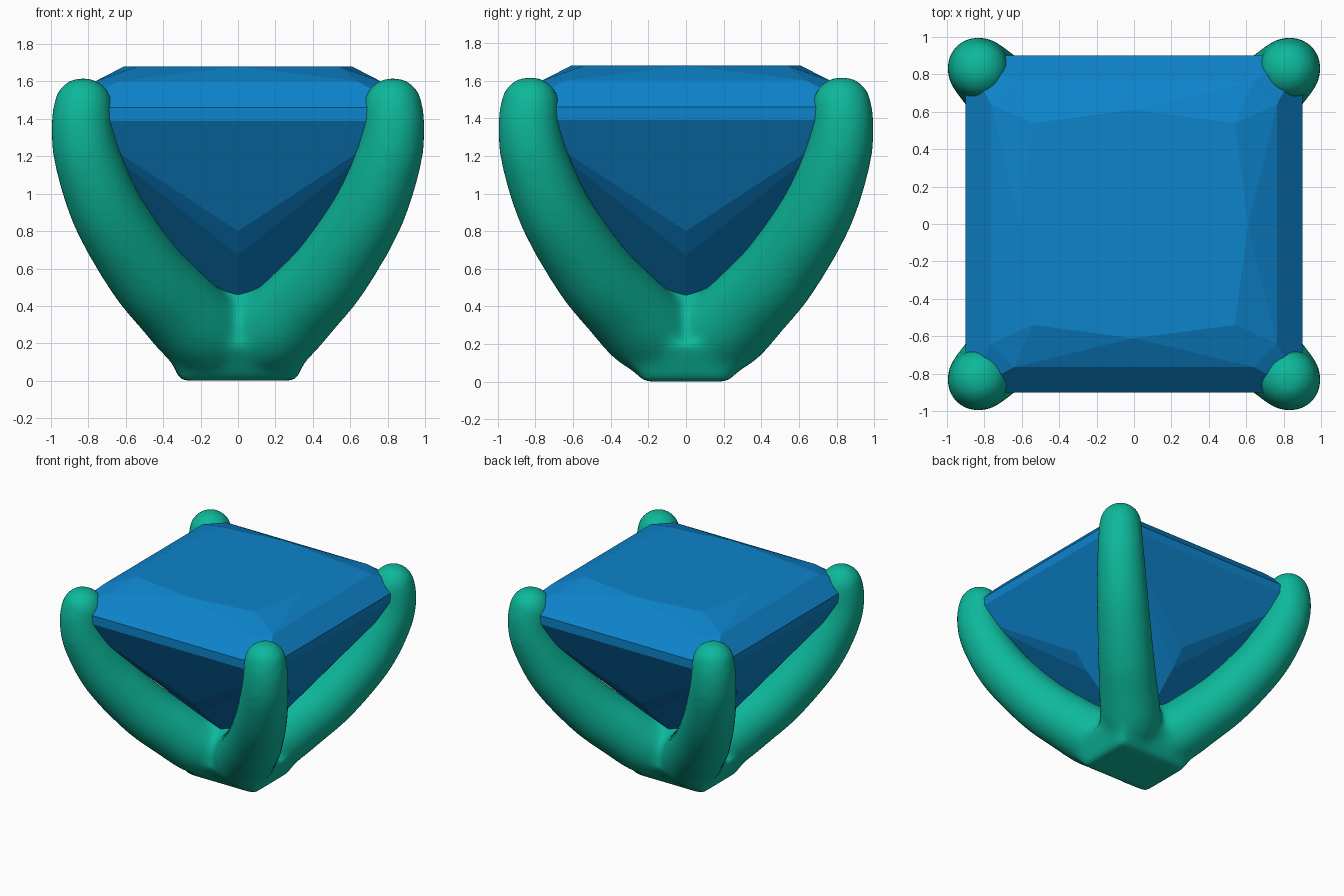
import bpy, bmesh, math
from mathutils import Vector, Matrix

if "Cube" in bpy.data.objects:
    bpy.data.objects.remove(bpy.data.objects["Cube"])


def material(name, color):
    m = bpy.data.materials.new(name)
    m.diffuse_color = color
    m.use_nodes = True
    m.node_tree.nodes["Principled BSDF"].inputs["Base Color"].default_value = m.diffuse_color
    return m


def add_object(name, bm, mat):
    me = bpy.data.meshes.new(name)
    bm.to_mesh(me)
    bm.free()
    ob = bpy.data.objects.new(name, me)
    bpy.context.collection.objects.link(ob)
    me.materials.append(mat)
    return ob


# Square-cut gem: convex hull of girdle, crown, table and pavilion points
bm = bmesh.new()
quarter = [(0.90, -0.90, 1.39), (0.90, -0.90, 1.46),      # girdle corner
           (0.64, -0.765, 1.60), (0.765, -0.64, 1.60),    # cut crown corner
           (0.54, -0.54, 1.68), (0, -0.61, 1.68),         # table
           (0, -0.57, 0.80), (0, -0.46, 0.67)]            # pavilion
for k in range(4):
    rot = Matrix.Rotation(k * math.pi / 2, 3, 'Z')
    for p in quarter:
        bm.verts.new(rot @ Vector(p))
bm.verts.new((0, 0, 0.25))
bmesh.ops.convex_hull(bm, input=bm.verts[:])
bmesh.ops.dissolve_limit(bm, angle_limit=math.radians(0.5),
                         verts=bm.verts[:], edges=bm.edges[:])
bmesh.ops.recalc_face_normals(bm, faces=bm.faces[:])
add_object("gem", bm, material("gem_blue", (0.004, 0.23, 0.60, 1)))


# Prong path along each diagonal: (offset in x and y, height, radius)
path = [(0.13, 0.25, 0.235), (0.22, 0.29, 0.235), (0.34, 0.41, 0.225),
        (0.50, 0.59, 0.215), (0.69, 0.89, 0.20), (0.80, 1.17, 0.183),
        (0.833, 1.35, 0.17), (0.828, 1.465, 0.163)]


def smooth_path(points, steps):
    pts = [Vector(p) for p in points]
    pts = [2 * pts[0] - pts[1]] + pts + [2 * pts[-1] - pts[-2]]
    out = []
    for i in range(1, len(pts) - 2):
        a, b, c, d = pts[i - 1:i + 3]
        for s in range(steps):
            t = s / steps
            out.append(0.5 * (2 * b + (c - a) * t + (2 * a - 5 * b + 4 * c - d) * t * t
                              + (3 * b - a - 3 * c + d) * t ** 3))
    return out + [pts[-2]]


# Four prongs and their fused base, blended into one smooth skin
bm = bmesh.new()
samples = smooth_path(path, 7)
for sx in (-1, 1):
    for sy in (-1, 1):
        for d, z, r in samples:
            bmesh.ops.create_icosphere(bm, subdivisions=3, radius=r,
                                       matrix=Matrix.Translation((sx * d, sy * d, z)))
bmesh.ops.create_icosphere(bm, subdivisions=3, radius=0.28,
                           matrix=Matrix.Translation((0, 0, 0.30)))
foot = bmesh.ops.create_cube(bm, size=1.0)["verts"]
for v in foot:
    top = v.co.z > 0
    hx, hy = (0.40, 0.37) if top else (0.31, 0.23)
    v.co = Vector((math.copysign(hx, v.co.x), math.copysign(hy, v.co.y), 0.2 if top else 0.0))
setting = add_object("prong_setting", bm, material("setting_green", (0.004, 0.48, 0.33, 1)))

remesh = setting.modifiers.new("blend", 'REMESH')
remesh.mode = 'VOXEL'
remesh.voxel_size = 0.022
remesh.use_smooth_shade = True
soften = setting.modifiers.new("soften", 'SMOOTH')
soften.factor = 0.5
soften.iterations = 30
